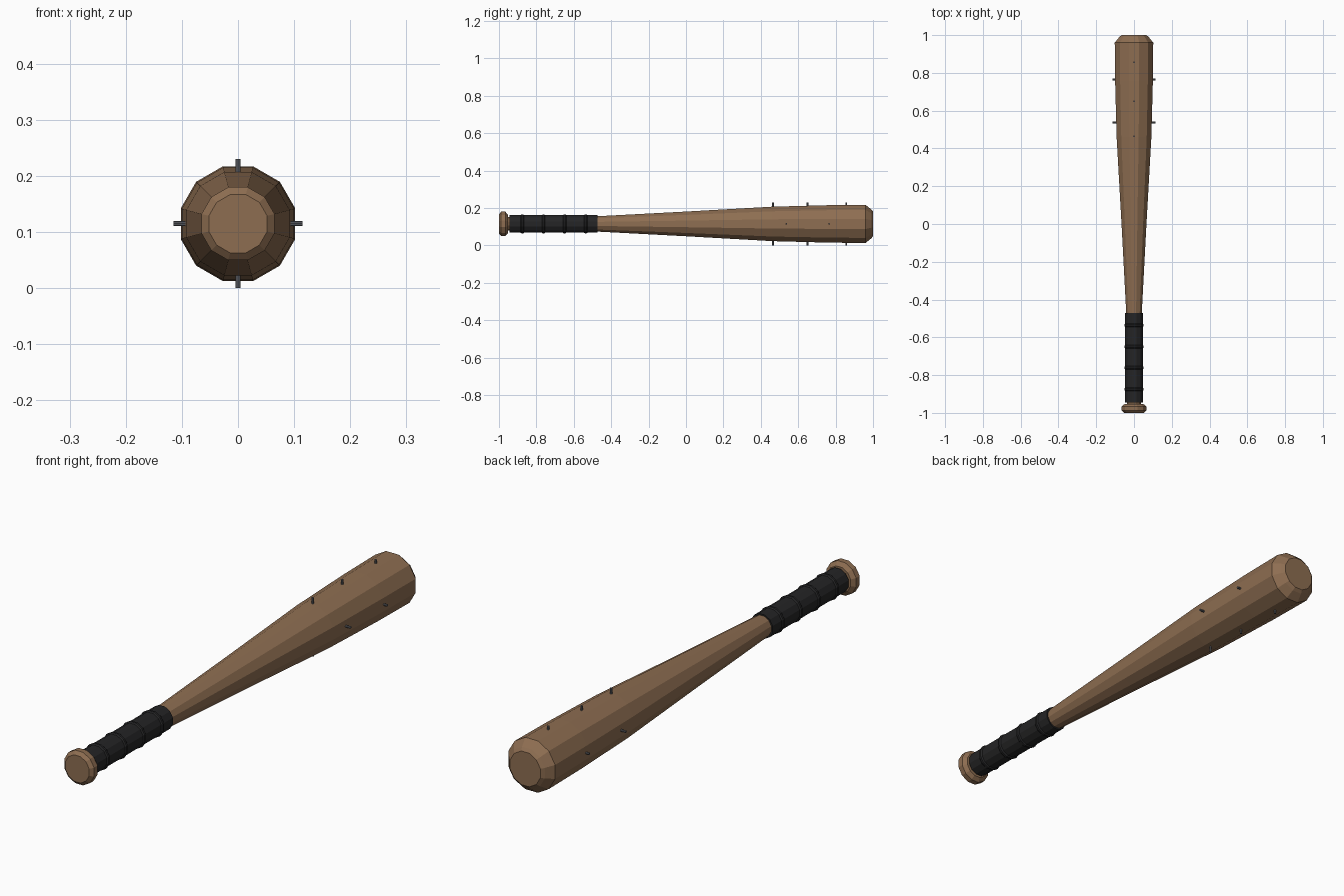
import bpy, bmesh, math
from mathutils import Matrix, Vector

cube = bpy.data.objects.get("Cube")
if cube:
    bpy.data.objects.remove(cube, do_unlink=True)

AXIS_Z = 0.115
SIDES = 12


def material(name, rgb, roughness=0.8):
    m = bpy.data.materials.new(name)
    m.use_nodes = True
    m.diffuse_color = (*rgb, 1)
    shader = m.node_tree.nodes["Principled BSDF"]
    shader.inputs["Base Color"].default_value = (*rgb, 1)
    shader.inputs["Roughness"].default_value = roughness
    return m


wood = material("brown wood", (0.27, 0.155, 0.083))
tape = material("black tape", (0.018, 0.018, 0.019))
steel = material("grey steel", (0.13, 0.135, 0.15))


def finish(name, bm, mat):
    bmesh.ops.recalc_face_normals(bm, faces=bm.faces)
    mesh = bpy.data.meshes.new(name)
    bm.to_mesh(mesh)
    bm.free()
    mesh.materials.append(mat)
    obj = bpy.data.objects.new(name, mesh)
    bpy.context.collection.objects.link(obj)
    return obj


def lathe(name, profile, mat):
    """Faceted solid along y from (y, flat-to-axis distance) pairs."""
    bm = bmesh.new()
    rings = []
    for y, flat in profile:
        r = flat / math.cos(math.pi / SIDES)
        angles = [(i + 0.5) * math.tau / SIDES for i in range(SIDES)]
        rings.append([bm.verts.new((r * math.cos(a), y, AXIS_Z + r * math.sin(a)))
                      for a in angles])
    for a, b in zip(rings, rings[1:]):
        for i in range(SIDES):
            j = (i + 1) % SIDES
            bm.faces.new((a[i], a[j], b[j], b[i]))
    bm.faces.new(rings[0])
    bm.faces.new(rings[-1])
    return finish(name, bm, mat)


# Tapered barrel and handle core
lathe("bat_body", [(-0.97, 0.036), (-0.475, 0.041), (0, 0.066), (0.46, 0.092),
                   (0.76, 0.1), (0.96, 0.102), (0.99, 0.078), (1.0, 0.066)], wood)

# Bevelled end knob
lathe("knob", [(-1.0, 0.052), (-0.988, 0.065), (-0.966, 0.065), (-0.953, 0.05)], wood)

# Grip with slightly raised tape overlaps
lathe("grip", [(-0.945, 0.047), (-0.472, 0.047)], tape)
for i in range(4):
    y = -0.875 + i * 0.113
    lathe(f"grip_ridge_{i + 1}", [(y - 0.009, 0.047), (y - 0.004, 0.051),
                                  (y + 0.004, 0.051), (y + 0.009, 0.047)], tape)


# Nails driven radially into the barrel
def nail(name, y, angle):
    direction = Vector((math.cos(angle), 0, math.sin(angle)))
    bm = bmesh.new()
    turn = direction.to_track_quat("Z", "Y").to_matrix().to_4x4()
    place = Matrix.Translation(direction * 0.0925 + Vector((0, y, AXIS_Z)))
    bmesh.ops.create_cone(bm, cap_ends=True, segments=8, radius1=0.0045,
                          radius2=0.0045, depth=0.045, matrix=place @ turn)
    finish(name, bm, steel)


for side, angle in (("left", 0), ("top", 0.5), ("right", 1), ("bottom", 1.5)):
    rows = (0.465, 0.65, 0.857) if side in ("top", "bottom") else (0.537, 0.765)
    for k, y in enumerate(rows):
        nail(f"{side}_nail_{k + 1}", y, angle * math.pi)
